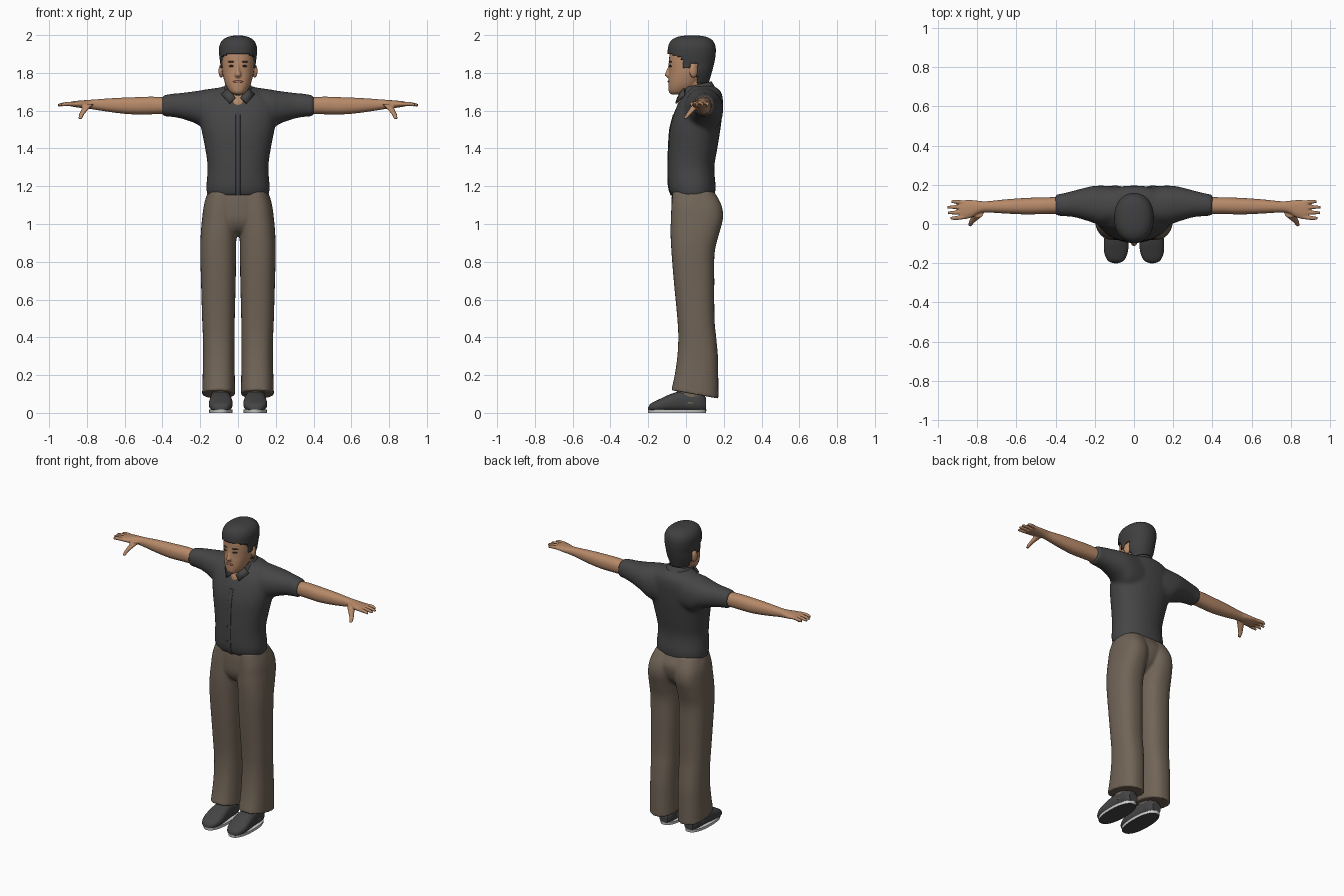
import bpy, bmesh, math

cube = bpy.data.objects.get("Cube")
if cube:
    bpy.data.objects.remove(cube, do_unlink=True)


def material(name, r, g, b):
    m = bpy.data.materials.new(name)
    m.use_nodes = True
    m.diffuse_color = (r, g, b, 1)
    node = next(n for n in m.node_tree.nodes if n.type == 'BSDF_PRINCIPLED')
    node.inputs["Base Color"].default_value = (r, g, b, 1)
    node.inputs["Roughness"].default_value = 0.8
    return m


SKIN = material("skin", .47, .25, .14)
SHIRT = material("charcoal_shirt", .06, .06, .062)
TROUSER = material("brown_trousers", .165, .128, .095)
HAIR = material("black_hair", .05, .05, .052)
SHOE = material("dark_shoe", .06, .058, .058)
SOLE = material("pale_sole_edge", .6, .6, .6)
LIP = material("lips", .36, .15, .1)
EYE = material("dark_eye", .05, .03, .025)


def make(name, bm, mat):
    bmesh.ops.recalc_face_normals(bm, faces=bm.faces)
    mesh = bpy.data.meshes.new(name)
    bm.to_mesh(mesh)
    bm.free()
    mesh.materials.append(mat)
    obj = bpy.data.objects.new(name, mesh)
    bpy.context.collection.objects.link(obj)
    select([obj])
    bpy.ops.object.shade_smooth_by_angle(angle=math.radians(50))
    return obj


def select(objs):
    bpy.ops.object.select_all(action='DESELECT')
    for o in objs:
        o.select_set(True)
    bpy.context.view_layer.objects.active = objs[0]


def spline(rows, steps):
    """Smoothly fill in sections between the given ones."""
    rows = [tuple(r) + (0,) * (6 - len(r)) for r in rows]
    out = []
    for i in range(len(rows) - 1):
        quad = rows[max(i - 1, 0)], rows[i], rows[i + 1], rows[min(i + 2, len(rows) - 1)]
        for k in range(steps):
            u = k / steps
            out.append([b + u / 2 * (c - a + u * (2 * a - 5 * b + 4 * c - d + u * (3 * (b - c) + d - a)))
                        for a, b, c, d in zip(*quad)])
    return out + [rows[-1]]


def loft(name, axis, rows, mat, side=1, power=2.2, n=32, steps=4, caps=True, keep=None):
    """Sections are (position, low a, high a, low b, high b, tilt) across an axis."""
    bm = bmesh.new()
    rings = []
    for t, a0, a1, b0, b1, tilt in spline(rows, steps):
        ring = []
        for j in range(n):
            c, s = math.cos(math.tau * j / n), math.sin(math.tau * j / n)
            c = math.copysign(abs(c) ** (2 / power), c)
            s = math.copysign(abs(s) ** (2 / power), s)
            a, b = (a0 + a1 + c * (a1 - a0)) / 2, (b0 + b1 + s * (b1 - b0)) / 2
            p = t + tilt * s
            x, y, z = {'x': (p, a, b), 'y': (a, p, b), 'z': (a, b, p)}[axis]
            ring.append(bm.verts.new((x * side, y, z)))
        rings.append(ring)
    for r, q in zip(rings, rings[1:]):
        for j in range(n):
            k = (j + 1) % n
            bm.faces.new((r[j], r[k], q[k], q[j]))
    if caps:
        bm.faces.new(rings[0])
        bm.faces.new(rings[-1])
    if keep:
        drop = [f for f in bm.faces if not keep(f.calc_center_median())]
        bmesh.ops.delete(bm, geom=drop, context='FACES')
    return make(name, bm, mat)


def sym(rows):
    return [(z, -w, w) + tuple(rest) for z, w, *rest in rows]


def blob(name, centre, size, mat, turn=0):
    bm = bmesh.new()
    bmesh.ops.create_uvsphere(bm, u_segments=20, v_segments=12, radius=1)
    obj = make(name, bm, mat)
    obj.location, obj.scale, obj.rotation_euler[2] = centre, size, turn
    return obj


def fuse(name, objs, voxel, smooth):
    """Merge overlapping volumes into one smooth skin."""
    select(objs)
    bpy.ops.object.join()
    obj = bpy.context.object
    obj.name = name
    m = obj.modifiers.new("merge", 'REMESH')
    m.mode, m.voxel_size, m.use_smooth_shade = 'VOXEL', voxel, True
    m = obj.modifiers.new("soften", 'SMOOTH')
    m.factor, m.iterations = .5, smooth
    return obj


def thicken(obj, depth, offset=0):
    m = obj.modifiers.new("thickness", 'SOLIDIFY')
    m.thickness, m.offset = depth, offset


SIDES = (("left", 1), ("right", -1))

# Shirt: torso and short sleeves
torso = [(1.15, .163, -.078, .152), (1.2, .168, -.093, .157), (1.3, .161, -.096, .15),
         (1.4, .174, -.093, .166), (1.5, .194, -.086, .182), (1.58, .205, -.066, .192),
         (1.65, .2, -.035, .196), (1.7, .14, 0, .185), (1.73, .075, .015, .15)]
sleeve = [(.08, 0, .19, 1.48, 1.725), (.16, -.01, .196, 1.49, 1.714), (.22, .01, .192, 1.53, 1.704),
          (.3, .034, .172, 1.558, 1.694), (.36, .04, .157, 1.568, 1.688), (.4, .042, .15, 1.57, 1.68)]
fuse("shirt", [loft("torso", 'z', sym(torso), SHIRT)] +
     [loft("sleeve", 'x', sleeve, SHIRT, s) for _, s in SIDES], .01, 6)
loft("shirt_placket", 'z', [(z, -.013, .013, y - .003, y + .02) for z, w, y, b in torso[:6]], SHIRT, power=5)

# Collar band and pointed flaps
band = loft("collar_band", 'z', sym([(1.69, .088, -.03, .158, .02), (1.735, .064, -.02, .132, .018)]),
            SHIRT, caps=False, keep=lambda c: c.y > 0)
thicken(band, .008)
for label, s in SIDES:
    bm = bmesh.new()
    corners = [(.05, -.012, 1.722), (.014, -.044, 1.668), (.045, -.054, 1.638), (.088, -.008, 1.685)]
    bm.faces.new([bm.verts.new((x * s, y, z)) for x, y, z in corners])
    thicken(make(label + "_collar_flap", bm, SHIRT), .008)

# Trousers: hips and legs
hips = [(.935, .04, .01, .08), (.965, .11, -.045, .12), (1.02, .175, -.074, .165),
        (1.1, .18, -.078, .182), (1.16, .163, -.074, .156), (1.19, .15, -.065, .14)]
leg = [(.098, .015, .19, -.078, .172, -.022), (.2, .017, .187, -.06, .171), (.3, .018, .185, -.046, .169),
       (.4, .018, .186, -.041, .16), (.5, .017, .19, -.046, .151), (.7, .012, .196, -.065, .15),
       (.85, .01, .2, -.077, .152), (.95, .008, .197, -.082, .176), (1.03, .004, .19, -.08, .196),
       (1.1, .002, .18, -.077, .188), (1.17, .002, .155, -.07, .15)]
fuse("trousers", [loft("hips", 'z', sym(hips), TROUSER)] +
     [loft("leg", 'z', leg, TROUSER, s, power=2.4) for _, s in SIDES], .007, 4)

# Shoes, soles and socks
upper = [(-.2, .08, .105, .012, .03), (-.185, .05, .135, .01, .05), (-.14, .031, .153, .008, .073),
         (-.08, .03, .152, .008, .1), (-.01, .038, .145, .008, .118), (.07, .044, .14, .008, .11),
         (.105, .062, .122, .012, .08)]
for label, s in SIDES:
    loft(label + "_shoe", 'y', upper, SHOE, s, power=2.6)
    sole = loft(label + "_sole", 'z', [(0, .03, .153, -.2, .106), (.018, .028, .155, -.202, .108)],
                SOLE, s, steps=1, power=2.3)
    sole.data.materials.append(SHOE)
    for f in sole.data.polygons:
        f.material_index = int(f.normal.z < -.5)
    loft(label + "_sock", 'z', [(.05, .04, .144, -.07, .1), (.11, .044, .14, -.05, .1),
                                (.2, .05, .135, -.03, .1)], TROUSER, s)

# Bare arms with hands
arm = [(.36, .052, .138, 1.584, 1.668), (.45, .051, .136, 1.581, 1.674), (.55, .049, .133, 1.58, 1.671),
       (.65, .053, .126, 1.589, 1.667), (.75, .059, .116, 1.604, 1.66), (.79, .054, .118, 1.61, 1.657),
       (.83, .033, .122, 1.614, 1.654), (.87, .024, .121, 1.62, 1.65), (.89, .03, .115, 1.624, 1.646)]
thumb = [(1.635, .765, .82, .035, .08), (1.6, .798, .832, .012, .046), (1.578, .816, .842, -.002, .023),
         (1.557, .826, .844, -.014, .005)]
for label, s in SIDES:
    parts = [loft("arm", 'x', arm, SKIN, s), loft("thumb", 'z', thumb, SKIN, s, n=16)]
    for i, tip in enumerate((.936, .95, .952, .932)):
        y = .036 + .024 * i
        spread = (i - 1.5) * .004
        parts.append(loft("finger", 'x', [(.86, y - .01, y + .01, 1.624, 1.647),
                                          (.91, y + spread - .01, y + spread + .01, 1.625, 1.646),
                                          (tip, y + spread - .006, y + spread + .006, 1.622, 1.637)],
                          SKIN, s, n=16))
    fuse(label + "_arm", parts, .0035, 2)

# Head: skull, neck, nose and ears
skull = [(1.685, .02, -.075, -.03), (1.698, .042, -.09, .02), (1.73, .063, -.094, .06),
         (1.77, .076, -.093, .09), (1.81, .084, -.09, .115), (1.86, .087, -.09, .125),
         (1.91, .085, -.085, .13), (1.95, .068, -.06, .11), (1.97, .04, -.03, .08)]
neck = [(1.6, .06, -.045, .13), (1.65, .058, -.042, .13), (1.7, .057, -.014, .126), (1.77, .056, 0, .115)]
nose = [(1.775, .012, -.098, -.07), (1.788, .017, -.113, -.07), (1.805, .013, -.107, -.07),
        (1.83, .008, -.097, -.07), (1.855, .008, -.092, -.07)]
fuse("head", [loft("skull", 'z', sym(skull), SKIN), loft("neck", 'z', sym(neck), SKIN),
              loft("nose", 'z', sym(nose), SKIN, n=16)] +
     [blob("ear", (.089 * s, .04, 1.81), (.013, .023, .036), SKIN, .35 * s) for _, s in SIDES], .005, 2)

# Facial details
blob("lips", (0, -.09, 1.754), (.026, .007, .007), LIP)
for label, s in SIDES:
    blob(label + "_eye", (.036 * s, -.083, 1.836), (.015, .005, .005), EYE, .45 * s)
    blob(label + "_eyebrow", (.037 * s, -.083, 1.859), (.021, .005, .004), HAIR, .45 * s)


# Hair, trimmed along the hairline
def above_hairline(c):
    if c.y < -.02:
        return c.z > 1.9 - max(0, abs(c.x) - .06) * .5
    if c.y < .06:
        return c.z > (1.825 if c.y < .02 else 1.85)
    return c.z > 1.742


hair = [(1.738, .064, -.09, .118), (1.8, .089, -.096, .136), (1.85, .094, -.099, .149),
        (1.9, .1, -.098, .157), (1.94, .099, -.094, .156), (1.97, .085, -.08, .142),
        (1.988, .06, -.052, .115), (1.996, .03, -.015, .08), (1.998, .004, .02, .04)]
thicken(loft("hair", 'z', sym(hair), HAIR, n=64, steps=6, keep=above_hairline), .01, -1)
